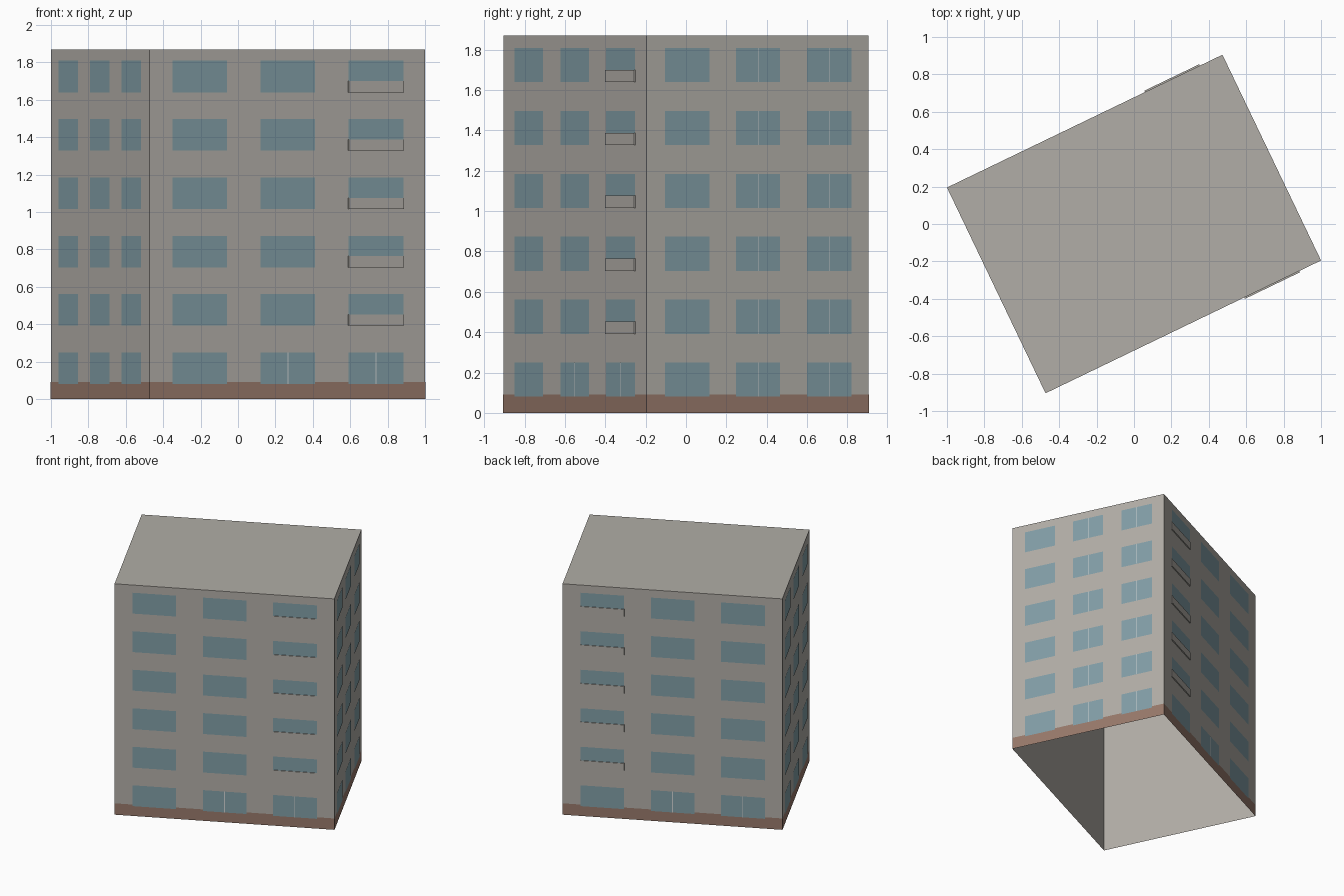
import bpy
from mathutils import Vector

cube = bpy.data.objects.get("Cube")
if cube:
    bpy.data.objects.remove(cube)


def material(name, rgb):
    mat = bpy.data.materials.new(name)
    mat.use_nodes = True
    mat.diffuse_color = (*rgb, 1)
    mat.node_tree.nodes["Principled BSDF"].inputs["Base Color"].default_value = (*rgb, 1)
    return mat


concrete = material("warm grey concrete", (0.44, 0.42, 0.385))
glass = material("blue grey glass", (0.22, 0.34, 0.38))
brick = material("brown plinth", (0.31, 0.19, 0.145))
frame = material("pale window frame", (0.62, 0.64, 0.64))

HEIGHT = 1.87
PLINTH = 0.092
ROWS = 6
PITCH = 0.312
COLUMNS = [(0.082, 0.281), (0.402, 0.6), (0.721, 0.921)]

# Footprint, counter-clockwise seen from above
west, south = Vector((-1, 0.195, 0)), Vector((-0.473, -0.905, 0))
east, north = -west, -south
WALLS = {"left_end": (west, south), "front": (south, east),
         "right_end": (east, north), "back": (north, west)}


def make(name, verts, faces, mat):
    mesh = bpy.data.meshes.new(name)
    mesh.from_pydata(verts, [], faces)
    mesh.materials.append(mat)
    obj = bpy.data.objects.new(name, mesh)
    bpy.context.collection.objects.link(obj)
    return obj


def panel(wall, t0, t1, z0, z1, out):
    """Corners of an upright rectangle standing off a wall."""
    a, b = WALLS[wall]
    d = b - a
    shift = Vector((d.y, -d.x, 0)).normalized() * out
    return [a + d * t + shift + Vector((0, 0, z))
            for t, z in ((t0, z0), (t1, z0), (t1, z1), (t0, z1))]


def panels(name, rects, out, mat):
    verts = [p for r in rects for p in panel(*r, out)]
    faces = [tuple(range(i, i + 4)) for i in range(0, len(verts), 4)]
    return make(name, verts, faces, mat)


# Walls and roof, open underneath
ring = [west, south, east, north]
up = Vector((0, 0, HEIGHT))
sides = [(i, (i + 1) % 4, (i + 1) % 4 + 4, i + 4) for i in range(4)]
make("walls_and_roof", ring + [p + up for p in ring], sides + [(4, 5, 6, 7)], concrete)

# Plinth band around the base
panels("plinth", [(w, -0.001, 1.001, 0, PLINTH) for w in WALLS], 0.0015, brick)

# Windows, their centre bars and the shallow balcony fronts
for wall in WALLS:
    windows, bars = [], []
    balcony_column = {"front": 2, "back": 0}.get(wall)
    for row in range(ROWS):
        z0 = 0.08 + row * PITCH
        z1 = z0 + 0.169
        for col, (t0, t1) in enumerate(COLUMNS):
            windows.append((wall, t0, t1, z0, z1))
            split = wall == "right_end" or (row == 0 and wall != "left_end")
            if split and col > 0:
                mid = (t0 + t1) / 2
                bars.append((wall, mid - 0.0015, mid + 0.0015, z0, z1))
            if col == balcony_column and row > 0:
                inner = panel(wall, t0, t1, z0, z0 + 0.06, 0)
                outer = panel(wall, t0, t1, z0, z0 + 0.06, 0.008)
                rim = [(i, (i + 1) % 4, (i + 1) % 4 + 4, i + 4) for i in range(4)]
                make(f"{wall}_balcony_{row}", inner + outer, rim + [(4, 5, 6, 7)], concrete)
    panels(f"{wall}_windows", windows, 0.003, glass)
    if bars:
        panels(f"{wall}_window_bars", bars, 0.004, frame)
